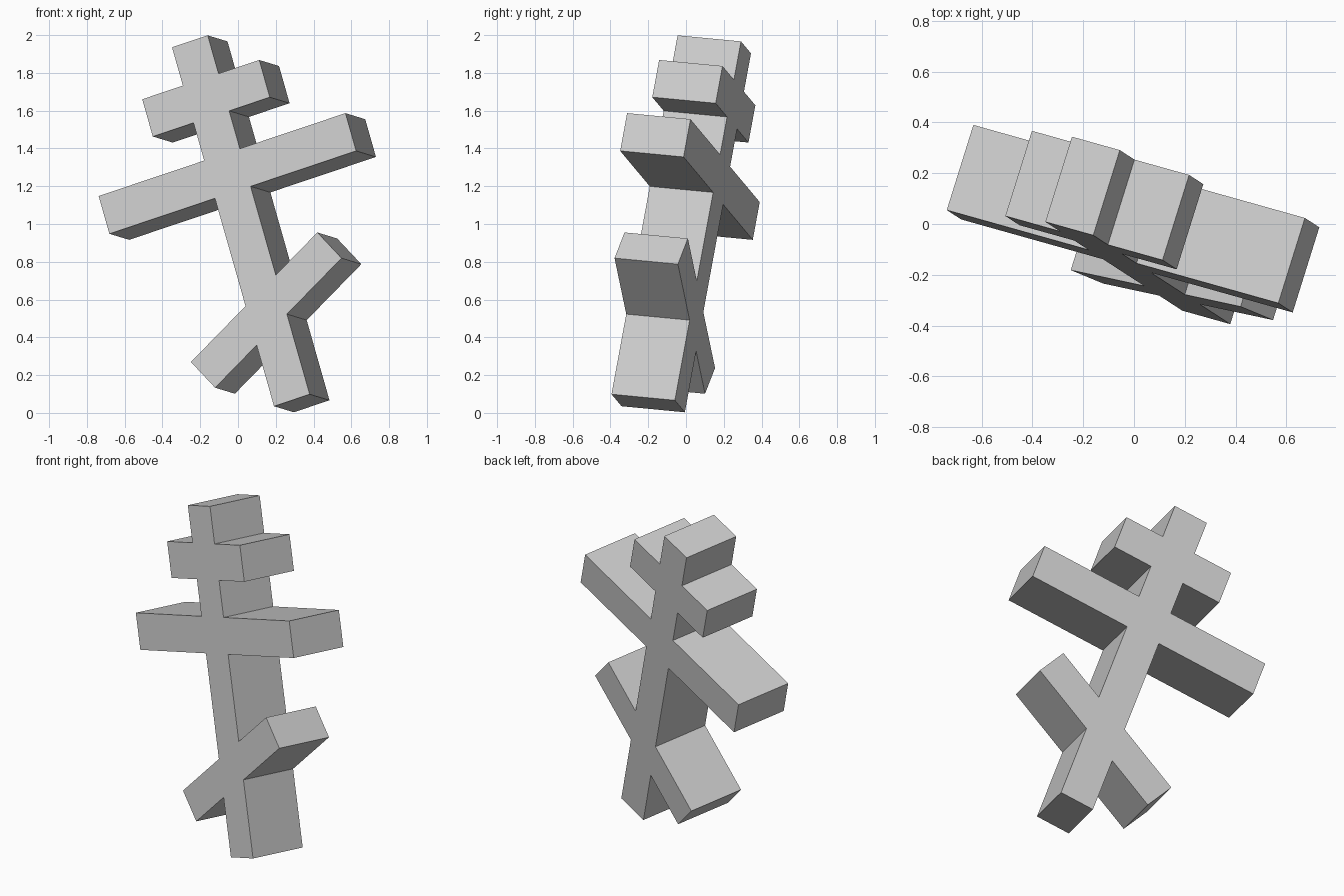
import bpy, bmesh, math
from mathutils import Vector, Matrix

cube = bpy.data.objects.get("Cube")
if cube:
    bpy.data.objects.remove(cube, do_unlink=True)

# Stone colour
stone = bpy.data.materials.new("light grey")
stone.use_nodes = True
colour = (0.6, 0.6, 0.6, 1)
stone.diffuse_color = colour
stone.node_tree.nodes["Principled BSDF"].inputs["Base Color"].default_value = colour

# Dimensions in the plane of the cross: (across, up)
HALF, HEIGHT, DEPTH = 0.103, 2.006, 0.353
BARS = [(0.713, 1.162, 1.373), (0.338, 1.584, 1.792)]   # half length, bottom, top
FOOT_MID, FOOT_LEN, FOOT_THICK = 0.504, 0.969, 0.194
tilt = math.radians(27.3)

# Slanted foot bar, right half; its left half is the same turned half round
along = Vector((math.cos(tilt), math.sin(tilt))) * FOOT_LEN / 2
across = Vector((-math.sin(tilt), math.cos(tilt))) * FOOT_THICK / 2
rise = HALF * math.tan(tilt)
gap = FOOT_THICK / 2 / math.cos(tilt)
foot = [Vector((HALF, rise - gap)), along - across,
        along + across, Vector((HALF, rise + gap))]
mid = Vector((0, FOOT_MID))

# Upright with its two level bars, right half; mirrored for the left
upper = []
for half, low, high in BARS:
    upper += [(HALF, low), (half, low), (half, high), (HALF, high)]
upper.append((HALF, HEIGHT))

outline = [(HALF, 0)] + [tuple(mid + p) for p in foot] + upper
outline += [(-x, z) for x, z in reversed(upper)]
outline += [tuple(mid - p) for p in foot] + [(-HALF, 0)]

# Extrude the outline to a solid
bm = bmesh.new()
front = bm.faces.new([bm.verts.new((x, 0, z)) for x, z in outline])
solid = bmesh.ops.extrude_face_region(bm, geom=[front], use_keep_orig=True)
moved = [v for v in solid["geom"] if isinstance(v, bmesh.types.BMVert)]
bmesh.ops.translate(bm, verts=moved, vec=(0, DEPTH, 0))
bmesh.ops.recalc_face_normals(bm, faces=bm.faces)

mesh = bpy.data.meshes.new("three_bar_cross")
bm.to_mesh(mesh)
bm.free()
mesh.materials.append(stone)
cross = bpy.data.objects.new("three_bar_cross", mesh)
bpy.context.collection.objects.link(cross)

# Lean the whole cross
up = Vector((-0.54, 0.35, 1.90)).normalized()
back = Vector((0.105, 0.336, -0.032)).normalized()
side = back.cross(up).normalized()
back = up.cross(side)
turn = Matrix((side, back, up)).transposed().to_4x4()
cross.matrix_world = Matrix.Translation((0.285, -0.368, 0.067)) @ turn
